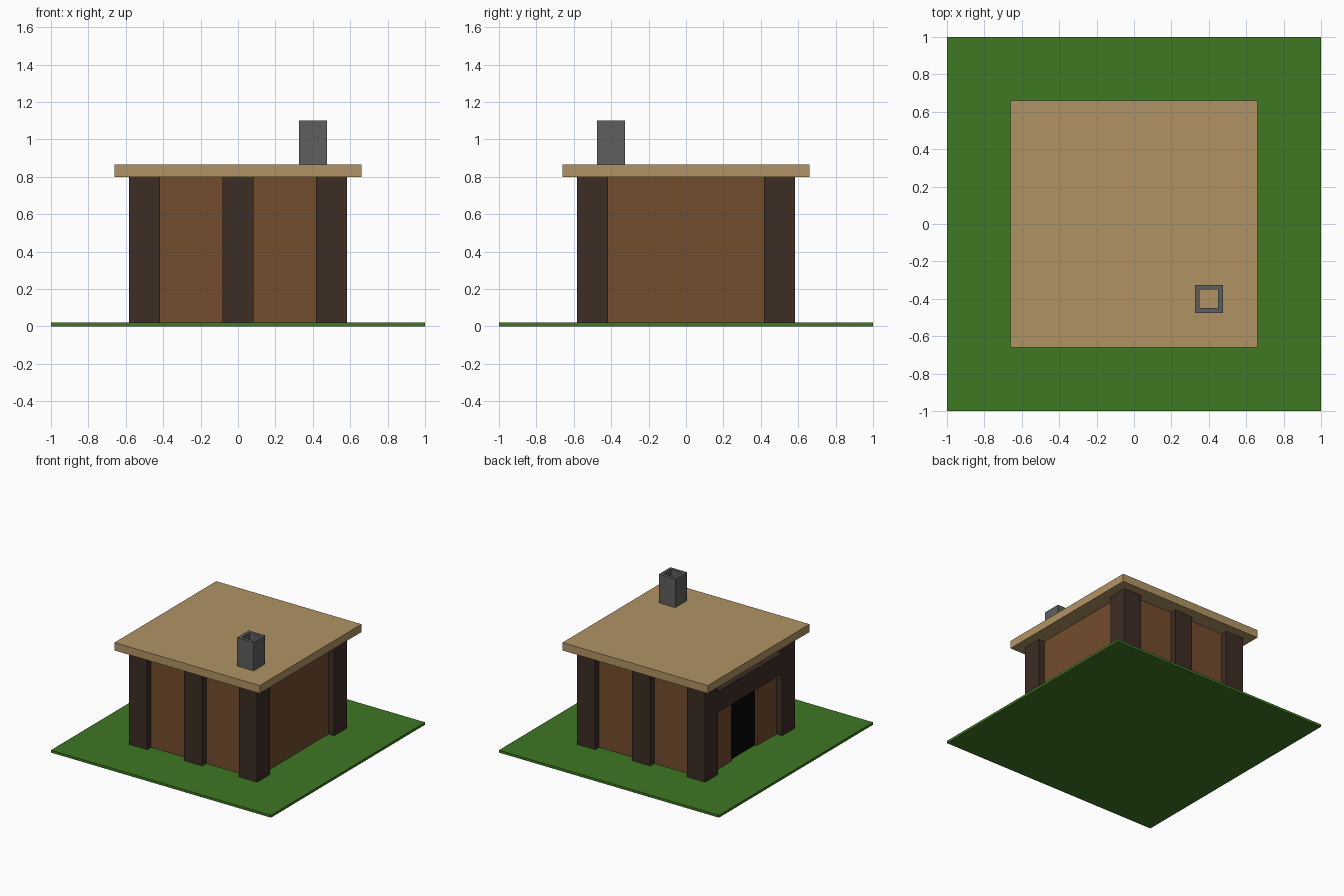
import bpy, bmesh

if "Cube" in bpy.data.objects:
    bpy.data.objects.remove(bpy.data.objects["Cube"])


def material(name, rgb):
    m = bpy.data.materials.new(name)
    m.diffuse_color = (*rgb, 1)
    m.use_nodes = True
    m.node_tree.nodes["Principled BSDF"].inputs["Base Color"].default_value = m.diffuse_color
    return m


GRASS = material("grass", (0.047, 0.188, 0.016))
THATCH = material("roof_tan", (0.434, 0.296, 0.127))
PLANK = material("wall_brown", (0.171, 0.074, 0.027))
TIMBER = material("dark_timber", (0.047, 0.026, 0.018))
STONE = material("chimney_grey", (0.114, 0.114, 0.114))
BLACK = material("door_black", (0.002, 0.002, 0.002))


def finish(name, bm, mat):
    bmesh.ops.recalc_face_normals(bm, faces=bm.faces[:])
    me = bpy.data.meshes.new(name)
    bm.to_mesh(me)
    bm.free()
    me.materials.append(mat)
    ob = bpy.data.objects.new(name, me)
    bpy.context.collection.objects.link(ob)


def box(name, x, y, z, mat):
    """Box from (min, max) ranges on each axis."""
    bm = bmesh.new()
    bmesh.ops.create_cube(bm, size=1)
    for v in bm.verts:
        v.co = [r[0] if c < 0 else r[1] for c, r in zip(v.co, (x, y, z))]
    finish(name, bm, mat)


def around(c, half):
    return (c - half, c + half)


P = 0.0825            # half width of the timbers
W = 0.03              # half thickness of the walls
Z = (0.005, 0.8)      # wall height, feet sunk in the grass

# Ground and roof slabs
box("ground", (-1, 1), (-1, 1), (0, 0.02), GRASS)
box("roof", (-0.66, 0.66), (-0.66, 0.66), (0.8, 0.865), THATCH)

# Corner posts, plus middle posts on the front and back
for y, side in ((-0.5, "front"), (0.5, "back")):
    for x, place in ((-0.5, "left"), (0, "middle"), (0.5, "right")):
        box(f"{side}_{place}_post", around(x, P), around(y, P), Z, TIMBER)
    box(f"{side}_wall", (-0.5, 0.5), around(y, W), Z, PLANK)

# Plain right wall, split left wall around the doorway
box("right_wall", around(0.5, W), (-0.5, 0.5), Z, PLANK)
box("left_wall_front", around(-0.5, W), (-0.5, -0.167), Z, PLANK)
box("left_wall_back", around(-0.5, W), (0.167, 0.5), Z, PLANK)

# Door panel and lintel beam
box("door", around(-0.5, 0.01), (-0.167, 0.167), Z, BLACK)
box("door_lintel", around(-0.5, P), (-0.42, 0.42), (0.53, 0.70), TIMBER)

# Hollow square chimney: skin four square loops into a closed tube
bm = bmesh.new()
loops = []
for half, z in ((0.075, 0.85), (0.075, 1.1), (0.05, 1.1), (0.05, 0.85)):
    loops.append([bm.verts.new((0.4 + sx * half, -0.4 + sy * half, z))
                  for sx, sy in ((-1, -1), (1, -1), (1, 1), (-1, 1))])
for i in range(4):
    a, b = loops[i], loops[(i + 1) % 4]
    for k in range(4):
        n = (k + 1) % 4
        bm.faces.new((a[k], a[n], b[n], b[k]))
finish("chimney", bm, STONE)
